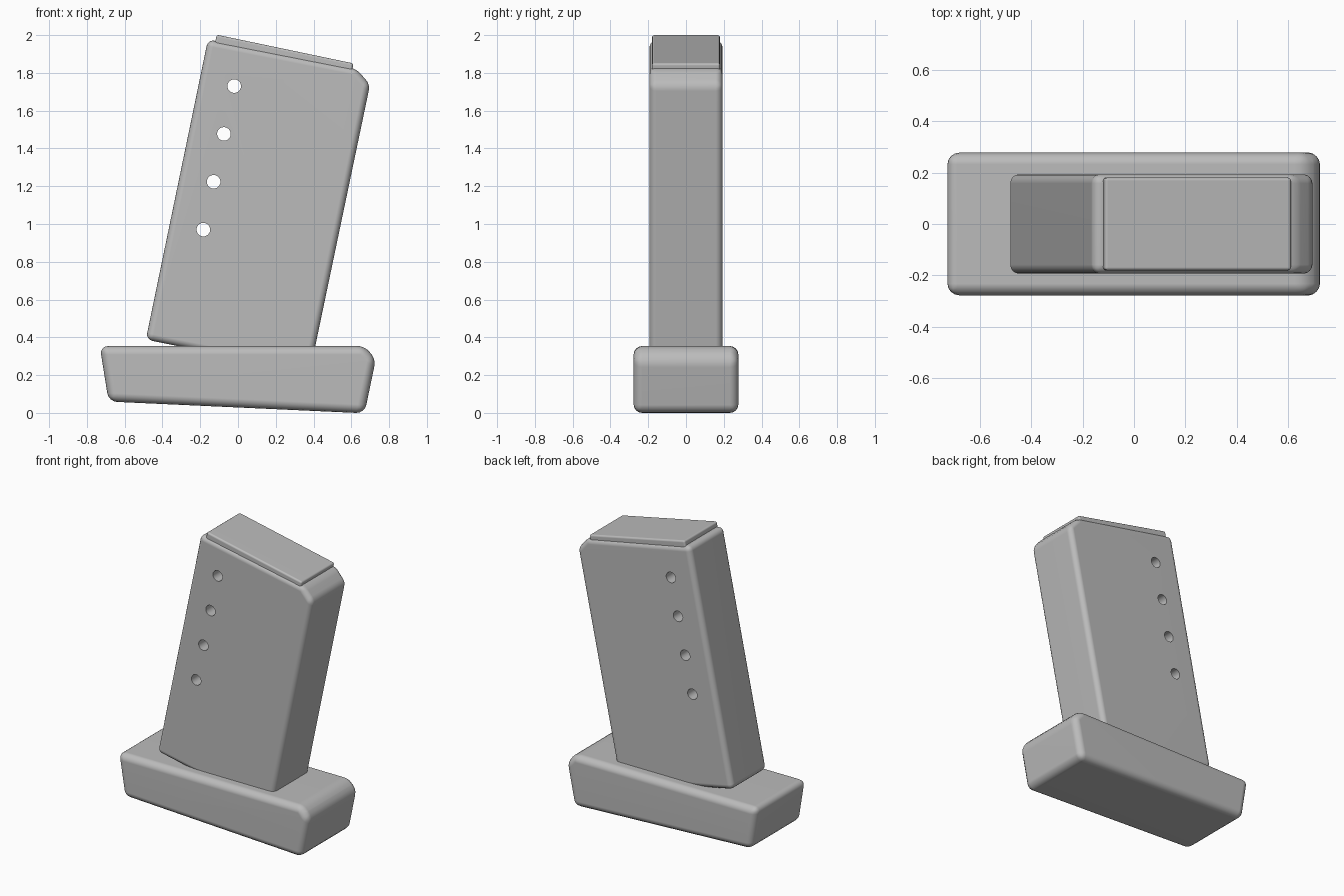
import bpy
import bmesh
import math
from mathutils import Vector

if "Cube" in bpy.data.objects:
    bpy.data.objects.remove(bpy.data.objects["Cube"], do_unlink=True)

# One plain grey for the whole model
grey = bpy.data.materials.new("plain grey")
grey.use_nodes = True
colour = (0.5, 0.5, 0.5, 1)
grey.diffuse_color = colour
grey.node_tree.nodes["Principled BSDF"].inputs["Base Color"].default_value = colour


def link(name, bm):
    bmesh.ops.recalc_face_normals(bm, faces=bm.faces)
    mesh = bpy.data.meshes.new(name)
    bm.to_mesh(mesh)
    bm.free()
    mesh.materials.append(grey)
    obj = bpy.data.objects.new(name, mesh)
    bpy.context.collection.objects.link(obj)
    return obj


def slab(name, profile, half_width):
    """Extrude an x-z profile symmetrically along y."""
    bm = bmesh.new()
    face = bm.faces.new([bm.verts.new((x, -half_width, z)) for x, z in profile])
    moved = bmesh.ops.extrude_face_region(bm, geom=[face])["geom"]
    verts = [v for v in moved if isinstance(v, bmesh.types.BMVert)]
    bmesh.ops.translate(bm, verts=verts, vec=(0, 2 * half_width, 0))
    return link(name, bm)


def finish(obj, bevel, cutter=None):
    """Round the edges, cut the holes, apply and shade."""
    mod = obj.modifiers.new("rounding", 'BEVEL')
    mod.width, mod.segments = bevel, 4
    mod.limit_method, mod.angle_limit = 'ANGLE', math.radians(25)
    if cutter:
        cut = obj.modifiers.new("holes", 'BOOLEAN')
        cut.operation, cut.solver, cut.object = 'DIFFERENCE', 'EXACT', cutter
    bpy.ops.object.select_all(action='DESELECT')
    obj.select_set(True)
    bpy.context.view_layer.objects.active = obj
    for m in list(obj.modifiers):
        bpy.ops.object.modifier_apply(modifier=m.name)
    bpy.ops.object.shade_smooth_by_angle(angle=math.radians(40))
    weighted = obj.modifiers.new("flat sides", 'WEIGHTED_NORMAL')
    weighted.keep_sharp = True


# Cutter: a leaning row of round holes through the body
HOLES = 5
top_hole, bottom_hole = Vector((-0.02, 0, 1.73)), Vector((-0.238, 0, 0.717))
bm = bmesh.new()
for i in range(HOLES):
    made = bmesh.ops.create_cone(bm, cap_ends=True, segments=32,
                                 radius1=0.036, radius2=0.036, depth=1)["verts"]
    for v in made:
        v.co = Vector((v.co.x, v.co.z, v.co.y)) + top_hole.lerp(bottom_hole, i / (HOLES - 1))
hole_cutter = link("hole_cutter", bm)
hole_cutter.hide_render = True
hole_cutter.hide_viewport = True

# Leaning body with a clipped upper corner
body = slab("body", [(-0.488, 0.388), (-0.159, 1.977), (0.625, 1.823),
                     (0.699, 1.738), (0.38, 0.215)], 0.193)
finish(body, 0.035, hole_cutter)

# Thin raised lip on the sloping top
lip = slab("top_lip", [(-0.125, 1.94), (-0.113, 2.002), (0.612, 1.85), (0.6, 1.79)], 0.18)
finish(lip, 0.012)

# Wide wedge-shaped foot
foot = slab("foot", [(-0.732, 0.354), (0.668, 0.354), (0.73, 0.285),
                     (0.67, -0.002), (-0.685, 0.06)], 0.277)
finish(foot, 0.045)

bpy.data.objects.remove(hole_cutter, do_unlink=True)
